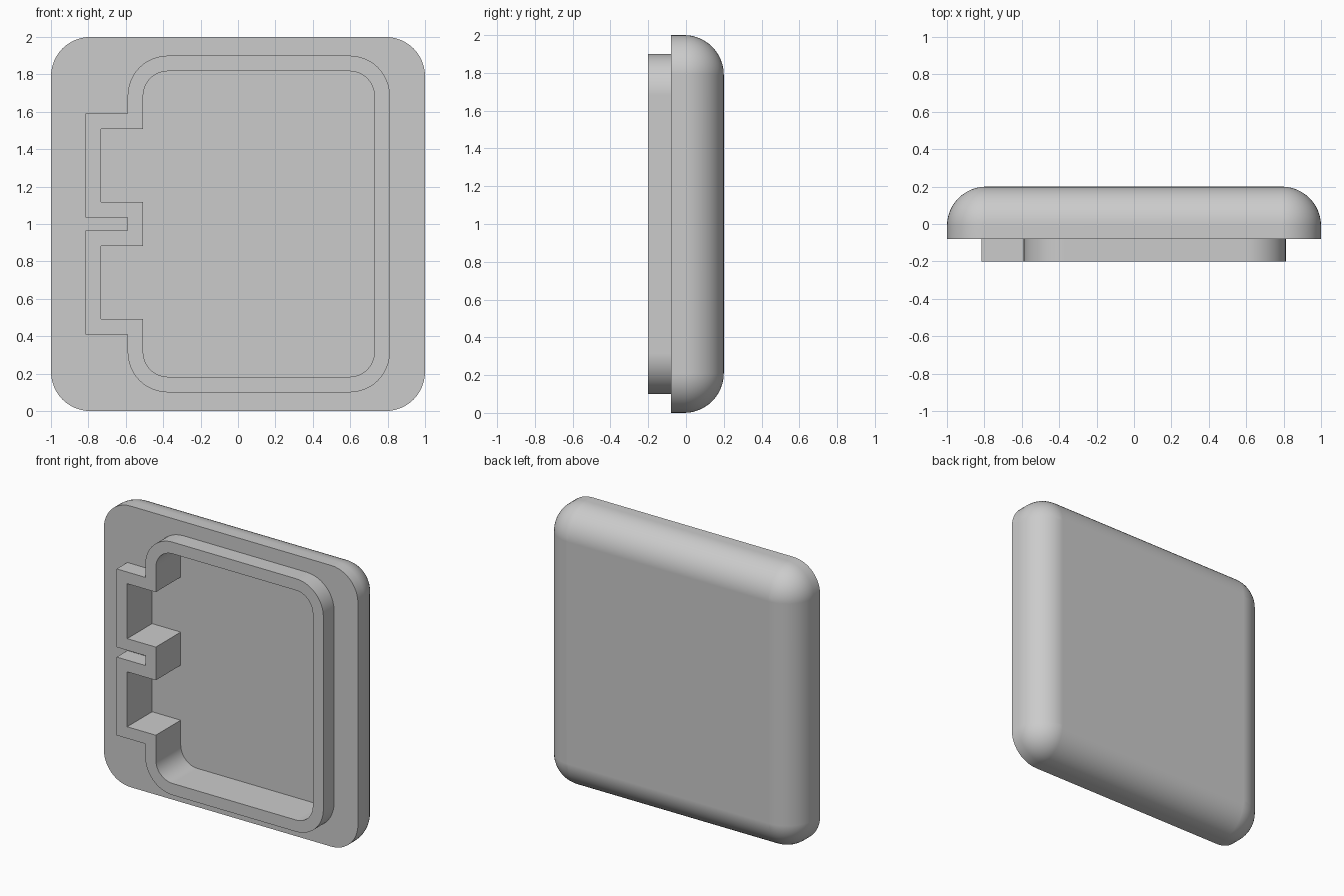
import bpy, bmesh
from math import sin, cos, pi, radians
from mathutils import Vector

cube = bpy.data.objects.get("Cube")
if cube:
    bpy.data.objects.remove(cube, do_unlink=True)

grey = bpy.data.materials.new("plain_grey")
grey.use_nodes = True
GREY = (0.6, 0.6, 0.6, 1)
grey.diffuse_color = GREY
grey.node_tree.nodes["Principled BSDF"].inputs["Base Color"].default_value = GREY

STEPS = 12
FRONT, SEAT, FLOOR, BACK = -0.2, -0.08, 0.08, 0.2
FILLET = 0.21


def arc(cx, cz, r, start):
    """Quarter circle, counter-clockwise from a start angle in quarter turns."""
    return [(cx + r * cos((start + i / STEPS) * pi / 2),
             cz + r * sin((start + i / STEPS) * pi / 2)) for i in range(STEPS + 1)]


def outline(x0, x1, half, r, notch=()):
    """Rounded rectangle about z = 1, with optional points along its -x side."""
    lo, hi = 1 - half, 1 + half
    return (arc(x1 - r, hi - r, r, 0) + arc(x0 + r, hi - r, r, 1) + list(notch)
            + arc(x0 + r, lo + r, r, 2) + arc(x1 - r, lo + r, r, 3))


def rim_outline(inset):
    """Rim contour: rounded rectangle with two square pockets on its -x side."""
    side, pocket = -0.59 + inset, -0.815 + inset
    far, near = 0.592 - inset, 0.035 + inset
    upper = [(side, far), (pocket, far), (pocket, near), (side, near)]
    lower = [(x, -z) for x, z in reversed(upper)]
    notch = [(x, 1 + z) for x, z in upper + lower]
    return outline(side, 0.812 - inset, 0.9 - inset, 0.215 - inset, notch)


def loft(name, rings, closed=False):
    """Join rings of (contour, y); cap the ends, or close the rings on themselves."""
    bm = bmesh.new()
    loops = [[bm.verts.new((x, y, z)) for x, z in pts] for pts, y in rings]
    pairs = list(zip(loops, loops[1:]))
    if closed:
        pairs.append((loops[-1], loops[0]))
    else:
        bm.faces.new(loops[0])
        bm.faces.new(loops[-1])
    for a, b in pairs:
        for i in range(len(a)):
            j = (i + 1) % len(a)
            bm.faces.new((a[i], a[j], b[j], b[i]))
    bmesh.ops.remove_doubles(bm, verts=bm.verts, dist=1e-5)
    bmesh.ops.recalc_face_normals(bm, faces=bm.faces)
    mesh = bpy.data.meshes.new(name)
    bm.to_mesh(mesh)
    bm.free()
    mesh.materials.append(grey)
    obj = bpy.data.objects.new(name, mesh)
    bpy.context.collection.objects.link(obj)
    return obj


def activate(obj):
    bpy.ops.object.select_all(action="DESELECT")
    obj.select_set(True)
    bpy.context.view_layer.objects.active = obj


def finish(obj):
    activate(obj)
    bpy.ops.object.shade_smooth_by_angle(angle=radians(30))
    mod = obj.modifiers.new("even_normals", "WEIGHTED_NORMAL")
    mod.keep_sharp = True


# Cover plate with a fully rounded back edge
rings = [(outline(-1, 1, 1, FILLET), SEAT)]
for i in range(STEPS + 1):
    a = i / STEPS * pi / 2
    d = FILLET * (1 - cos(a))
    rings.append((outline(d - 1, 1 - d, 1 - d, FILLET - d),
                  BACK - FILLET + FILLET * sin(a)))
plate = loft("cover_plate", rings)

# Recess cut into the plate
inner = rim_outline(0.083)
cutter = loft("recess_cutter", [(inner, FRONT), (inner, FLOOR)])
cutter.hide_render = True
cut = plate.modifiers.new("recess", "BOOLEAN")
cut.operation = "DIFFERENCE"
cut.solver = "EXACT"
cut.object = cutter
activate(plate)
bpy.ops.object.modifier_apply(modifier="recess")
bpy.data.objects.remove(cutter, do_unlink=True)
finish(plate)

# Raised rim around the recess
outer = rim_outline(0)
rim = loft("raised_rim", [(outer, SEAT), (outer, FRONT), (inner, FRONT), (inner, SEAT)],
           closed=True)
finish(rim)
